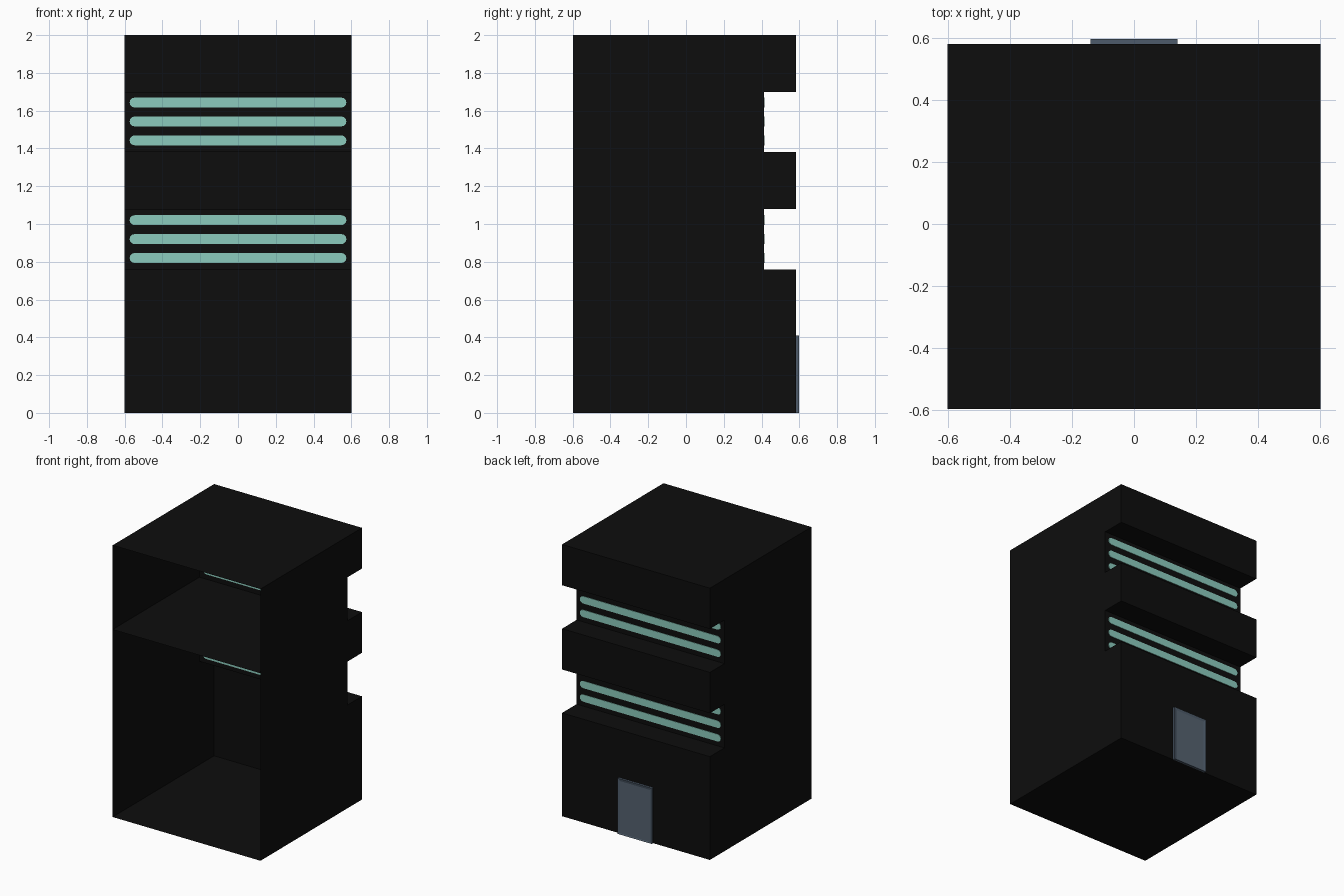
import bpy, bmesh, math

if "Cube" in bpy.data.objects:
    bpy.data.objects.remove(bpy.data.objects["Cube"])

def material(name, rgb):
    m = bpy.data.materials.new(name)
    m.diffuse_color = (*rgb, 1)
    m.use_nodes = True
    m.node_tree.nodes["Principled BSDF"].inputs["Base Color"].default_value = m.diffuse_color
    return m

BLACK = material("black wall", (0.004, 0.004, 0.004))
TEAL = material("teal strip", (0.26, 0.60, 0.51))
FRAME = material("door frame grey", (0.075, 0.105, 0.145))
PANEL = material("door panel grey", (0.09, 0.122, 0.16))

def finish(name, bm, *mats, closed=True):
    if closed:
        bmesh.ops.recalc_face_normals(bm, faces=bm.faces[:])
    me = bpy.data.meshes.new(name)
    bm.to_mesh(me)
    bm.free()
    for m in mats:
        me.materials.append(m)
    ob = bpy.data.objects.new(name, me)
    bpy.context.collection.objects.link(ob)
    return ob

W, FRONT, BACK, NOTCH = 0.602, -0.598, 0.582, 0.412
FLOOR = 1.38

# shell: side profile (y, z) swept across x, with the front left open
profile = [(FRONT, 0), (BACK, 0), (BACK, 0.76), (NOTCH, 0.76), (NOTCH, 1.08),
           (BACK, 1.08), (BACK, FLOOR), (NOTCH, FLOOR), (NOTCH, 1.70),
           (BACK, 1.70), (BACK, 2), (FRONT, 2)]
bm = bmesh.new()
left = [bm.verts.new((-W, y, z)) for y, z in profile]
right = [bm.verts.new((W, y, z)) for y, z in profile]
for i in range(len(profile) - 1):
    bm.faces.new((left[i], left[i + 1], right[i + 1], right[i]))
bm.faces.new(left)
bm.faces.new(right)
finish("building_shell", bm, BLACK)

# upper floor sheet, meeting the balcony ledge
bm = bmesh.new()
bm.faces.new([bm.verts.new((x, y, FLOOR)) for x, y in
              ((-W, FRONT), (W, FRONT), (W, NOTCH), (-W, NOTCH))])
finish("upper_floor", bm, BLACK, closed=False)

# round-ended strips set in the recessed walls, seen from both sides
def strip(name, z, half=0.574, r=0.0265, t=0.003, n=6):
    bm = bmesh.new()
    ring = []
    for side, start in ((1, -math.pi / 2), (-1, math.pi / 2)):
        for k in range(n + 1):
            a = start + math.pi * k / n
            ring.append(bm.verts.new((side * (half - r) + r * math.cos(a),
                                      NOTCH - t, z + r * math.sin(a))))
    face = bm.faces.new(ring)
    ext = bmesh.ops.extrude_face_region(bm, geom=[face])
    bmesh.ops.translate(bm, vec=(0, 2 * t, 0),
                        verts=[v for v in ext["geom"] if isinstance(v, bmesh.types.BMVert)])
    finish(name, bm, TEAL)

for level, base in (("lower", 0.82), ("upper", 1.443)):
    for k in range(3):
        strip(f"{level}_window_strip_{k + 1}", base + 0.1 * k)

# door: thin slab with a slightly sunk panel
bm = bmesh.new()
bmesh.ops.create_cube(bm, size=1)
for v in bm.verts:
    v.co = (v.co.x * 0.28, BACK + (v.co.y + 0.5) * 0.016, (v.co.z + 0.5) * 0.41)
outer = max(bm.faces, key=lambda f: f.calc_center_median().y)
bmesh.ops.inset_region(bm, faces=[outer], thickness=0.026, depth=0)
for v in outer.verts:
    v.co.y -= 0.004
    if v.co.z < 0.1:
        v.co.z = 0.008
outer.material_index = 1
finish("door", bm, FRAME, PANEL)
